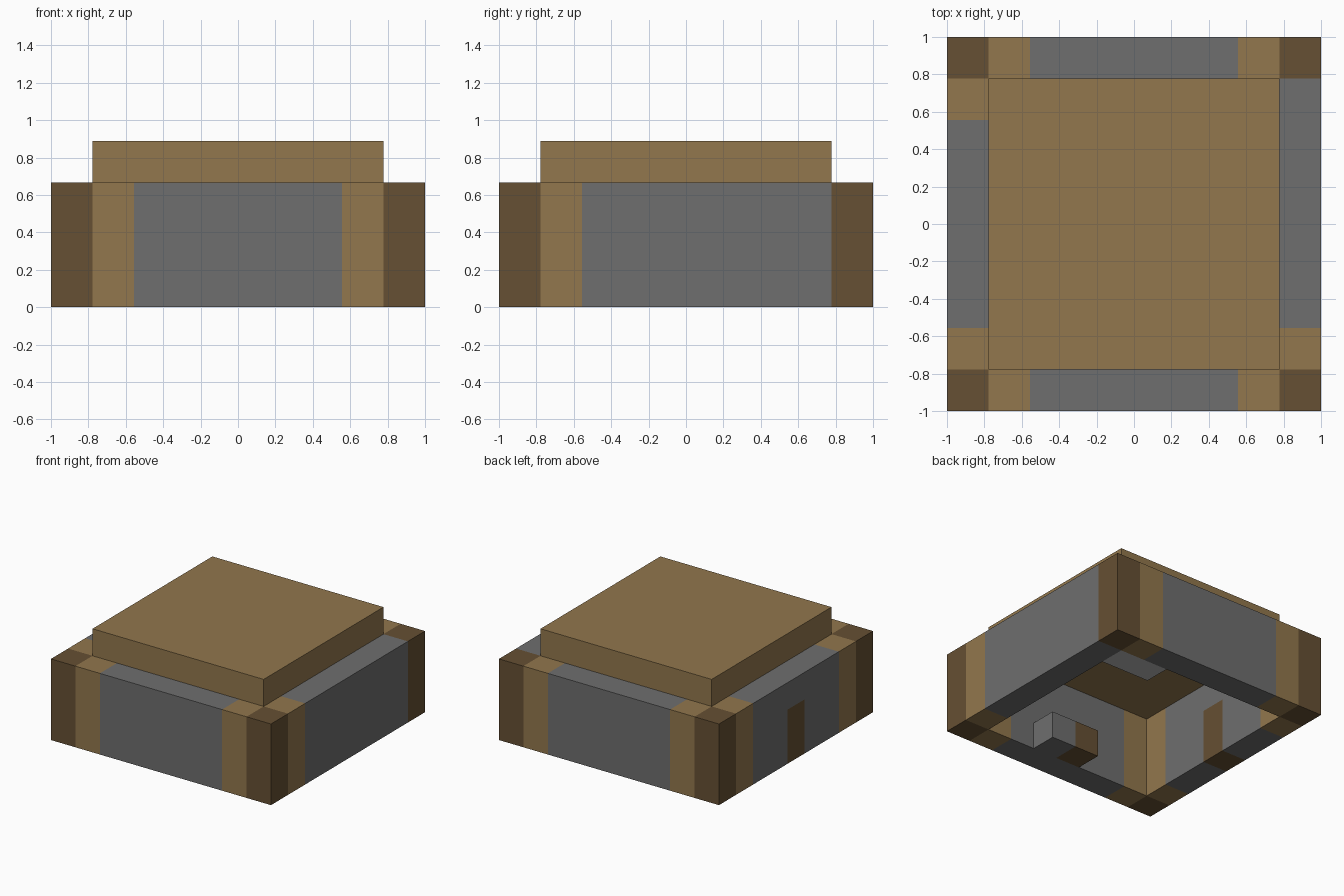
import bpy, bmesh
from mathutils import Vector

default = bpy.data.objects.get("Cube")
if default:
    bpy.data.objects.remove(default, do_unlink=True)

N = 9            # blocks per side
U = 2 / N        # size of one block


def material(name, rgb):
    m = bpy.data.materials.new(name)
    m.use_nodes = True
    m.diffuse_color = (*rgb, 1)
    bsdf = m.node_tree.nodes["Principled BSDF"]
    bsdf.inputs["Base Color"].default_value = (*rgb, 1)
    bsdf.inputs["Roughness"].default_value = 0.9
    return m


stone = material("grey stone", (0.156, 0.156, 0.156))
plank = material("light wood", (0.287, 0.184, 0.074))
log = material("dark wood", (0.133, 0.080, 0.033))
cloth = material("pale cloth", (0.47, 0.47, 0.47))


def finish(bm, name, mats):
    mesh = bpy.data.meshes.new(name)
    bm.to_mesh(mesh)
    bm.free()
    for m in mats:
        mesh.materials.append(m)
    ob = bpy.data.objects.new(name, mesh)
    bpy.context.collection.objects.link(ob)
    return ob


def block(name, lo, hi, mat):
    """Box between two corners counted in blocks."""
    lo, hi = Vector(lo), Vector(hi)
    bm = bmesh.new()
    bmesh.ops.create_cube(bm, size=1)
    bmesh.ops.scale(bm, vec=(hi - lo) * U, verts=bm.verts)
    bmesh.ops.translate(bm, vec=(lo + hi) / 2 * U - Vector((1, 1, 0)), verts=bm.verts)
    return finish(bm, name, [mat])


def wall_colour(i, j, k):
    """0 stone, 1 light wood, 2 dark wood, by block position."""
    last = N - 1
    if i in (0, last) and j in (0, last):
        return 2                                   # corner posts
    if i == 0 and j == N // 2 and k < 2:
        return 2                                   # door
    if (i, j) == (last, last - 1):
        return 0                                   # stone beside one post
    along = j if i in (0, last) else i
    return 1 if along in (1, last - 1) else 0      # planks beside the posts


# Walls: a square ring of blocks, raised three blocks and coloured by position
bm = bmesh.new()
bmesh.ops.create_grid(bm, x_segments=N, y_segments=N, size=1)
inner = [f for f in bm.faces
         if max(abs(c) for c in f.calc_center_median()[:2]) < 1 - U]
bmesh.ops.delete(bm, geom=inner, context="FACES")
raised = bmesh.ops.extrude_face_region(bm, geom=bm.faces[:], use_keep_orig=True)
bmesh.ops.translate(bm, vec=(0, 0, 3 * U),
                    verts=[v for v in raised["geom"] if isinstance(v, bmesh.types.BMVert)])
bmesh.ops.bisect_plane(bm, geom=bm.verts[:] + bm.edges[:] + bm.faces[:],
                       plane_co=(0, 0, 2 * U), plane_no=(0, 0, 1))
bmesh.ops.recalc_face_normals(bm, faces=bm.faces)
bm.normal_update()
for f in bm.faces:
    p = f.calc_center_median() - f.normal * U * 0.3 + Vector((1, 1, 0))
    f.material_index = wall_colour(*(int(c / U) for c in p))
finish(bm, "walls", [stone, plank, log])

# Roof slab
block("roof", (1, 1, 3), (N - 1, N - 1, 4), plank)

# Furniture inside
block("table", (4, 1, 0), (5, 2, 1), log)
block("stove", (5, 1, 0), (6, 2, 1), stone)
block("bed", (6, 7, 0), (8, 8, 1), cloth)
